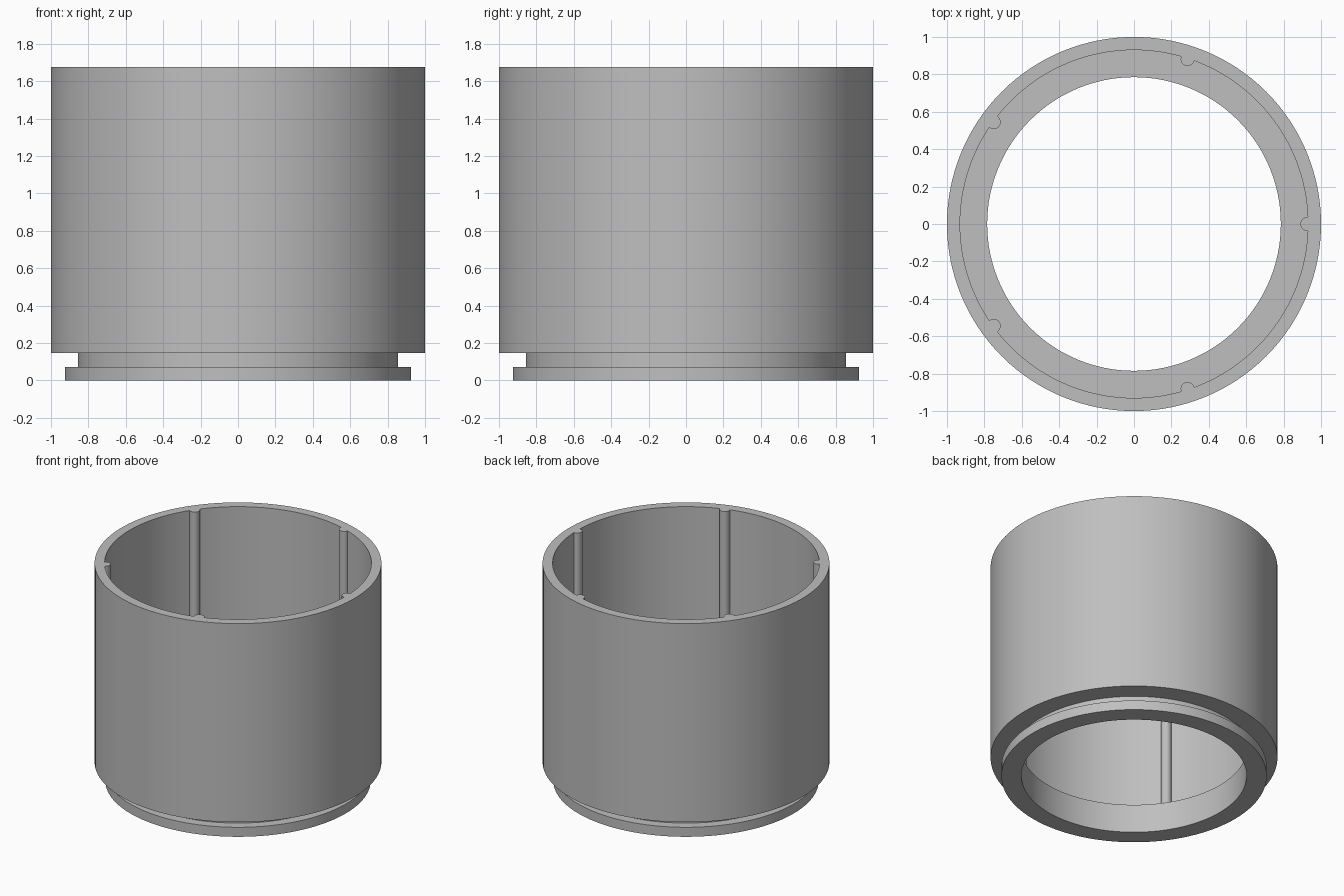
import bpy, bmesh, math
from mathutils import Matrix, Vector

default = bpy.data.objects.get("Cube")
if default:
    bpy.data.objects.remove(default, do_unlink=True)

SIDES = 128
HEIGHT = 1.675
LEDGE = 0.22
WALL = 0.93

grey = bpy.data.materials.new("plain grey")
grey.use_nodes = True
colour = (0.52, 0.52, 0.52, 1)
grey.diffuse_color = colour
grey.node_tree.nodes["Principled BSDF"].inputs["Base Color"].default_value = colour


def make_object(name, bm):
    bmesh.ops.recalc_face_normals(bm, faces=bm.faces)
    mesh = bpy.data.meshes.new(name)
    bm.to_mesh(mesh)
    bm.free()
    mesh.materials.append(grey)
    obj = bpy.data.objects.new(name, mesh)
    bpy.context.collection.objects.link(obj)
    return obj


def lathe(name, profile):
    """Revolve a closed (radius, height) profile around the z axis."""
    bm = bmesh.new()
    verts = [bm.verts.new((r, 0, z)) for r, z in profile]
    edges = [bm.edges.new((v, verts[i - 1])) for i, v in enumerate(verts)]
    bmesh.ops.spin(bm, geom=verts + edges, axis=(0, 0, 1), cent=(0, 0, 0),
                   angle=math.tau, steps=SIDES, use_merge=True)
    bmesh.ops.remove_doubles(bm, verts=bm.verts, dist=0.0001)
    return make_object(name, bm)


# Open sleeve: bottom lip, groove, outer wall, inner wall and ledge
sleeve = lathe("sleeve", [
    (0.785, 0), (0.925, 0), (0.925, 0.073), (0.855, 0.073), (0.855, 0.147),
    (1, 0.147), (1, HEIGHT), (WALL, HEIGHT), (WALL, LEDGE), (0.785, LEDGE)])

# Five round ribs standing on the ledge, joined into the inner wall
bm = bmesh.new()
for i in range(5):
    spot = Matrix.Rotation(i * math.tau / 5, 3, "Z") @ Vector((WALL - 0.003, 0, 0))
    spot.z = (HEIGHT + LEDGE - 0.03) / 2
    bmesh.ops.create_cone(bm, cap_ends=True, segments=24, radius1=0.037,
                          radius2=0.037, depth=HEIGHT - LEDGE + 0.03,
                          matrix=Matrix.Translation(spot))
ribs = make_object("rib_tool", bm)
ribs.hide_render = True

join = sleeve.modifiers.new("join ribs", "BOOLEAN")
join.operation = "UNION"
join.solver = "EXACT"
join.object = ribs

# Bake the union, then shade smoothly with sharp rims
bpy.context.view_layer.update()
bpy.ops.object.select_all(action="DESELECT")
sleeve.select_set(True)
bpy.context.view_layer.objects.active = sleeve
bpy.ops.object.modifier_apply(modifier=join.name)
bpy.data.objects.remove(ribs, do_unlink=True)
bpy.ops.object.shade_smooth_by_angle(angle=math.radians(30))
